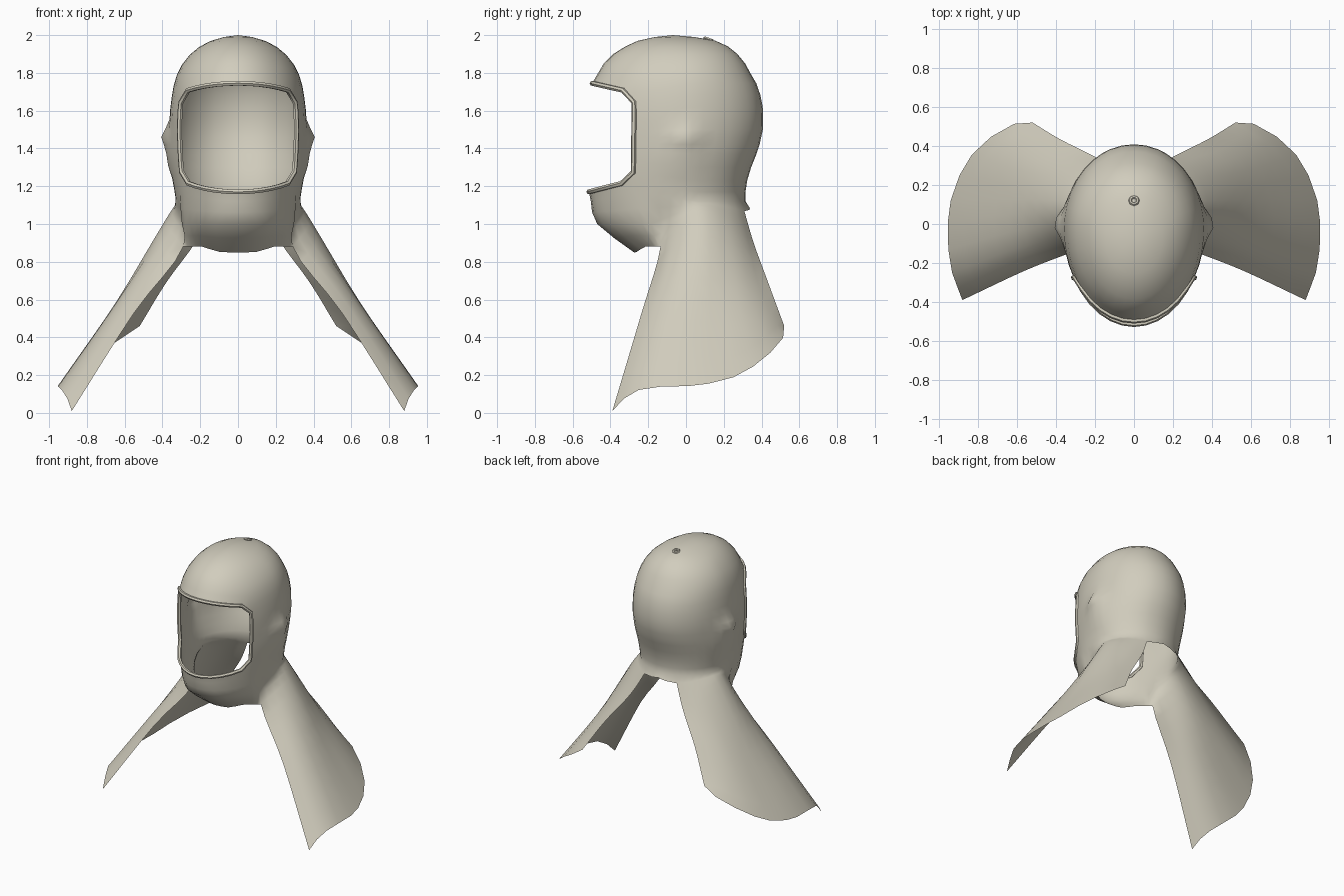
import bpy, bmesh, math
from mathutils import Vector

if "Cube" in bpy.data.objects:
    bpy.data.objects.remove(bpy.data.objects["Cube"])

cloth = bpy.data.materials.new("pale_khaki")
cloth.diffuse_color = (0.64, 0.61, 0.51, 1)
cloth.use_nodes = True
cloth.node_tree.nodes["Principled BSDF"].inputs["Base Color"].default_value = cloth.diffuse_color


def spline(pts, t):
    """Catmull-Rom point at t in 0..1 along pts."""
    p = [Vector(q) for q in pts]
    p = [2 * p[0] - p[1]] + p + [2 * p[-1] - p[-2]]
    n = len(p) - 3
    i = min(int(t * n + 1e-9), n - 1)
    f = t * n - i
    a, b, c, d = p[i:i + 4]
    return 0.5 * (2 * b + (c - a) * f + (2 * a - 5 * b + 4 * c - d) * f * f
                  + (3 * b - a - 3 * c + d) * f ** 3)


def resample(pts, n):
    return [spline(pts, i / (n - 1)) for i in range(n)]


def lerp_table(z, table):
    for lo, hi in zip(table, table[1:]):
        if z <= hi[0]:
            f = max(0, (z - lo[0]) / (hi[0] - lo[0]))
            return [a + (b - a) * f for a, b in zip(lo[1:], hi[1:])]
    return list(table[-1][1:])


# Hood profile: height, half width, front y, back y
PROFILE = [(1.1, .325, -.50, .315), (1.2, .34, -.52, .315), (1.3, .353, -.515, .345),
           (1.4, .36, -.515, .385), (1.5, .363, -.51, .407), (1.6, .36, -.51, .41),
           (1.7, .347, -.51, .39), (1.75, .337, -.495, .37), (1.8, .32, -.465, .34),
           (1.85, .293, -.435, .313), (1.9, .252, -.385, .272), (1.95, .19, -.305, .21),
           (1.98, .12, -.23, .13), (1.995, .05, -.13, 0), (2.0, 0, -.07, -.07)]
# Vertical shift of the rows where they wrap around the face
SAG = [(1.1, .05), (1.17, .06), (1.25, .04), (1.45, 0), (1.68, -.04), (1.745, -.05),
       (1.9, -.015), (2.0, 0)]
ROWS = [1.12, 1.17, 1.23, 1.3, 1.37, 1.42, 1.46, 1.5, 1.56, 1.62, 1.685, 1.745,
        1.8, 1.85, 1.9, 1.94, 1.97, 1.99]
COLS = [0, 10, 20, 30, 40, 50, 58.6, 67, 75, 83, 90, 97, 105, 115, 125, 135, 145,
        153, 160, 170, 180]
EDGE, FLAP0, FLAP1 = 6, 8, 18        # face side, flap front and flap back columns
R_LOW, R_HIGH = 1, 11                # rows at the bottom and top of the face


def hood_point(deg, z):
    a = math.radians(deg)
    g = (1 - math.cos(a)) / .48 if deg <= 58.6 else max(0, 1 - (deg - 58.6) / 42)
    z += g * lerp_table(z, SAG)[0]
    hw, front, back = lerp_table(z, PROFILE)
    yc = -.02 if z < 1.9 else -.02 - .05 * (z - 1.9) / .1
    c = math.cos(a)
    y = yc - c * ((yc - front) if c > 0 else (back - yc))
    x = hw * math.sin(a)
    # ear bulge
    x += math.sin(a) * (.045 * math.exp(-(y / .07) ** 2 - ((z - 1.46) / .05) ** 2)
                        + .022 * math.exp(-(y / .12) ** 2 - ((z - 1.35) / .08) ** 2))
    return Vector((x, y, z))


# Hood: half shell with the face left open
bm = bmesh.new()
grid = [[bm.verts.new(hood_point(d, z)) for d in COLS] for z in ROWS]
for r in range(len(ROWS) - 1):
    for c in range(len(COLS) - 1):
        quad = [grid[r][c], grid[r][c + 1], grid[r + 1][c + 1], grid[r + 1][c]]
        if R_LOW <= r < R_HIGH and c < EDGE:
            if c == EDGE - 1 and r == R_LOW:            # cut lower corner
                bm.faces.new([quad[0], quad[1], quad[2]])
            elif c == EDGE - 1 and r == R_HIGH - 1:     # cut upper corner
                bm.faces.new([quad[1], quad[2], quad[3]])
            continue
        bm.faces.new(quad)
crown = bm.verts.new((0, -.07, 2.0))
for a, b in zip(grid[-1], grid[-1][1:]):
    bm.faces.new([a, b, crown])

# Side flap: sections from the neck down to the hem
ring = grid[0]
n_flap = FLAP1 - FLAP0 + 1
neck = [v.co.copy() for v in ring[FLAP0:FLAP1 + 1]]
shoulder = resample([(.29, -.135, .88), (.355, -.06, .96), (.385, .06, 1.02),
                     (.36, .18, 1.0), (.30, .29, .95), (.22, .355, .91)], n_flap)
middle = resample([(.55, -.235, .53), (.62, -.13, .585), (.645, .05, .59),
                   (.61, .2, .60), (.53, .34, .63), (.38, .435, .69)], n_flap)
hem = resample([(.88, -.39, .01), (.91, -.31, .09), (.945, -.2, .135), (.955, -.02, .14),
                (.94, .12, .155), (.88, .28, .2), (.79, .4, .28), (.64, .505, .38),
                (.52, .52, .46)], n_flap)
SUB = 4
flap = [ring[FLAP0:FLAP1 + 1]]
for k in range(1, 3 * SUB + 1):
    t = k / (3 * SUB)
    row = [spline(col, t) for col in zip(neck, shoulder, middle, hem)]
    # soft fold growing towards the hem
    for v in row:
        v.x -= .03 * max(0, t - .5) * 2 * (1 - t) * 2 * math.exp(-((v.y - .13) / .07) ** 2)
    flap.append([bm.verts.new(v) for v in row])


def skin(rows):
    for lo, hi in zip(rows, rows[1:]):
        for i in range(len(lo) - 1):
            bm.faces.new([lo[i], hi[i], hi[i + 1], lo[i + 1]])


skin(flap)

# Chin: from the face edge down to the open throat
n_chin = FLAP0 + 1
chin_top = [v.co.copy() for v in ring[:n_chin]]
chin_mid = resample([(0, -.47, 1.0), (.12, -.44, 1.0), (.22, -.34, 1.0),
                     (.28, -.23, 1.0), (.31, -.14, 1.0)], n_chin)
chin_low = resample([(0, -.275, .85), (.1, -.26, .853), (.19, -.215, .88),
                     (.24, -.17, .88), (.29, -.135, .88)], n_chin)
chin = [ring[:n_chin]]
for k in range(1, SUB + 1):
    row = [spline(col, k / SUB) for col in zip(chin_top, chin_mid, chin_low)]
    for v in row:
        v.x = max(v.x, 0)
    chin.append([bm.verts.new(v) for v in row[:-1]] + [flap[k][0]])
skin(chin)

# Nape: short strip between the two flaps
nape = [flap[1][-1], bm.verts.new((.055, .335, 1.075)), bm.verts.new((0, .338, 1.085))]
skin([ring[FLAP1:], nape])

# Line of the face opening, right half from the bottom centre up
edge = [grid[R_LOW][c].co.copy() for c in range(EDGE)]
edge += [grid[r][EDGE].co.copy() for r in range(R_LOW + 1, R_HIGH)]
edge += [grid[R_HIGH][c].co.copy() for c in range(EDGE - 1, -1, -1)]

bmesh.ops.recalc_face_normals(bm, faces=bm.faces[:])
if sum((f.normal.y for f in bm.faces if f.calc_center_median().z > 1.3
        and f.calc_center_median().y > .2)) < 0:
    bmesh.ops.reverse_faces(bm, faces=bm.faces[:])
mesh = bpy.data.meshes.new("hood")
bm.to_mesh(mesh)
bm.free()
hood = bpy.data.objects.new("hood", mesh)
bpy.context.collection.objects.link(hood)
mirror = hood.modifiers.new("mirror", 'MIRROR')
mirror.merge_threshold = .002

# Rim: piping around the face opening
curve = bpy.data.curves.new("face_rim", 'CURVE')
curve.dimensions = '3D'
curve.bevel_depth = .014
curve.bevel_resolution = 1
loop = edge + [Vector((-p.x, p.y, p.z)) for p in edge[-2:0:-1]]
path = curve.splines.new('POLY')
path.points.add(len(loop) - 1)
for p, co in zip(path.points, loop):
    p.co = (*co, 1)
path.use_cyclic_u = True
rim = bpy.data.objects.new("face_rim", curve)
bpy.context.collection.objects.link(rim)
bpy.context.view_layer.objects.active = rim
rim.select_set(True)
bpy.ops.object.convert(target='MESH')
rim = bpy.context.object

# Eyelet on the crown
bpy.ops.mesh.primitive_torus_add(major_segments=8, minor_segments=6, major_radius=.02,
                                 minor_radius=.009, location=(0, .12, 1.978),
                                 rotation=(-.35, 0, 0))
eyelet = bpy.context.object
eyelet.name = "crown_eyelet"

for ob in (hood, rim, eyelet):
    ob.data.materials.clear()
    ob.data.materials.append(cloth)
    bpy.ops.object.select_all(action='DESELECT')
    bpy.context.view_layer.objects.active = ob
    ob.select_set(True)
    bpy.ops.object.shade_smooth_by_angle(angle=math.radians(50))
